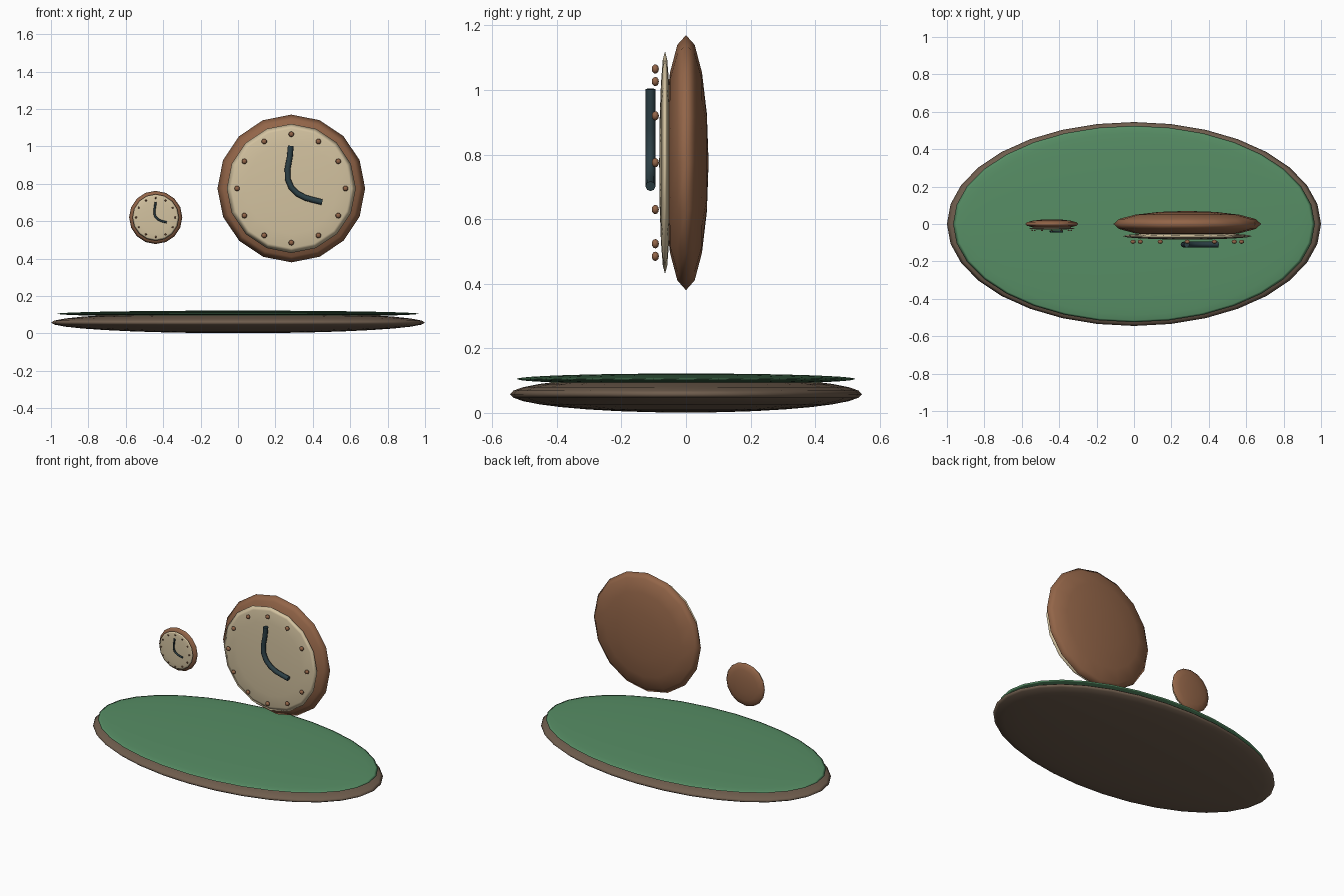
import bpy, bmesh, math
from mathutils import Matrix, Vector

if "Cube" in bpy.data.objects:
    bpy.data.objects.remove(bpy.data.objects["Cube"])


def material(name, rgb):
    m = bpy.data.materials.new(name)
    m.diffuse_color = (*rgb, 1)
    m.use_nodes = True
    m.node_tree.nodes["Principled BSDF"].inputs["Base Color"].default_value = m.diffuse_color
    return m


DARK_WOOD = material("dark_wood", (0.16, 0.11, 0.075))
GREEN = material("green_felt", (0.095, 0.27, 0.13))
WOOD = material("warm_wood", (0.29, 0.13, 0.065))
CREAM = material("cream", (0.65, 0.54, 0.35))
STEEL = material("dark_steel", (0.025, 0.05, 0.06))


def add_ellipsoid(bm, center, radii, segs, rings, facing=False):
    # facing turns the poles to the front/back axis
    rot = Matrix.Rotation(math.pi / 2, 4, 'X') if facing else Matrix()
    mat = Matrix.Translation(center) @ Matrix.Diagonal((*radii, 1)) @ rot
    bmesh.ops.create_uvsphere(bm, u_segments=segs, v_segments=rings, radius=1, matrix=mat)


def finish(bm, name, mat):
    for f in bm.faces:
        f.smooth = True
    me = bpy.data.meshes.new(name)
    bm.to_mesh(me)
    bm.free()
    me.materials.append(mat)
    ob = bpy.data.objects.new(name, me)
    bpy.context.collection.objects.link(ob)
    return ob


def ellipsoid(name, mat, *args, **kw):
    bm = bmesh.new()
    add_ellipsoid(bm, *args, **kw)
    return finish(bm, name, mat)


def clock(prefix, center, s):
    c = Vector(center)
    # case and dial
    ellipsoid(prefix + "_case", WOOD, c, (0.395 * s, 0.07 * s, 0.395 * s), 16, 8, facing=True)
    ellipsoid(prefix + "_dial", CREAM, c + Vector((0, -0.065 * s, 0)),
              (0.345 * s, 0.018 * s, 0.345 * s), 16, 8, facing=True)
    # twelve hour studs
    bm = bmesh.new()
    for i in range(12):
        a = i * math.pi / 6
        p = c + Vector((0.29 * math.sin(a), -0.095, 0.29 * math.cos(a))) * s
        add_ellipsoid(bm, p, (0.0145 * s, 0.011 * s, 0.0145 * s), 10, 6, facing=True)
    finish(bm, prefix + "_hour_studs", WOOD)
    # both hands as one bent rod
    path = [(-0.003, 0.228), (-0.008, 0.17), (-0.020, 0.105), (-0.019, 0.05), (0, 0.005),
            (0.033, -0.028), (0.075, -0.05), (0.12, -0.062), (0.165, -0.073)]
    cu = bpy.data.curves.new(prefix + "_hands", 'CURVE')
    cu.dimensions = '3D'
    cu.bevel_depth = 0.0155 * s
    cu.bevel_resolution = 2
    cu.use_fill_caps = True
    sp = cu.splines.new('POLY')
    sp.points.add(len(path) - 1)
    for pt, (x, z) in zip(sp.points, path):
        pt.co = (*(c + Vector((x, -0.11, z)) * s), 1)
    cu.materials.append(STEEL)
    bpy.context.collection.objects.link(bpy.data.objects.new(prefix + "_hands", cu))


# oval base with felt top
ellipsoid("base", DARK_WOOD, (0, 0, 0.058), (1, 0.545, 0.057), 32, 16)
ellipsoid("base_top", GREEN, (0, 0, 0.105), (0.967, 0.525, 0.017), 32, 16)

# large and small clocks
clock("large_clock", (0.285, 0, 0.775), 1)
clock("small_clock", (-0.44, 0, 0.62), 0.36)
